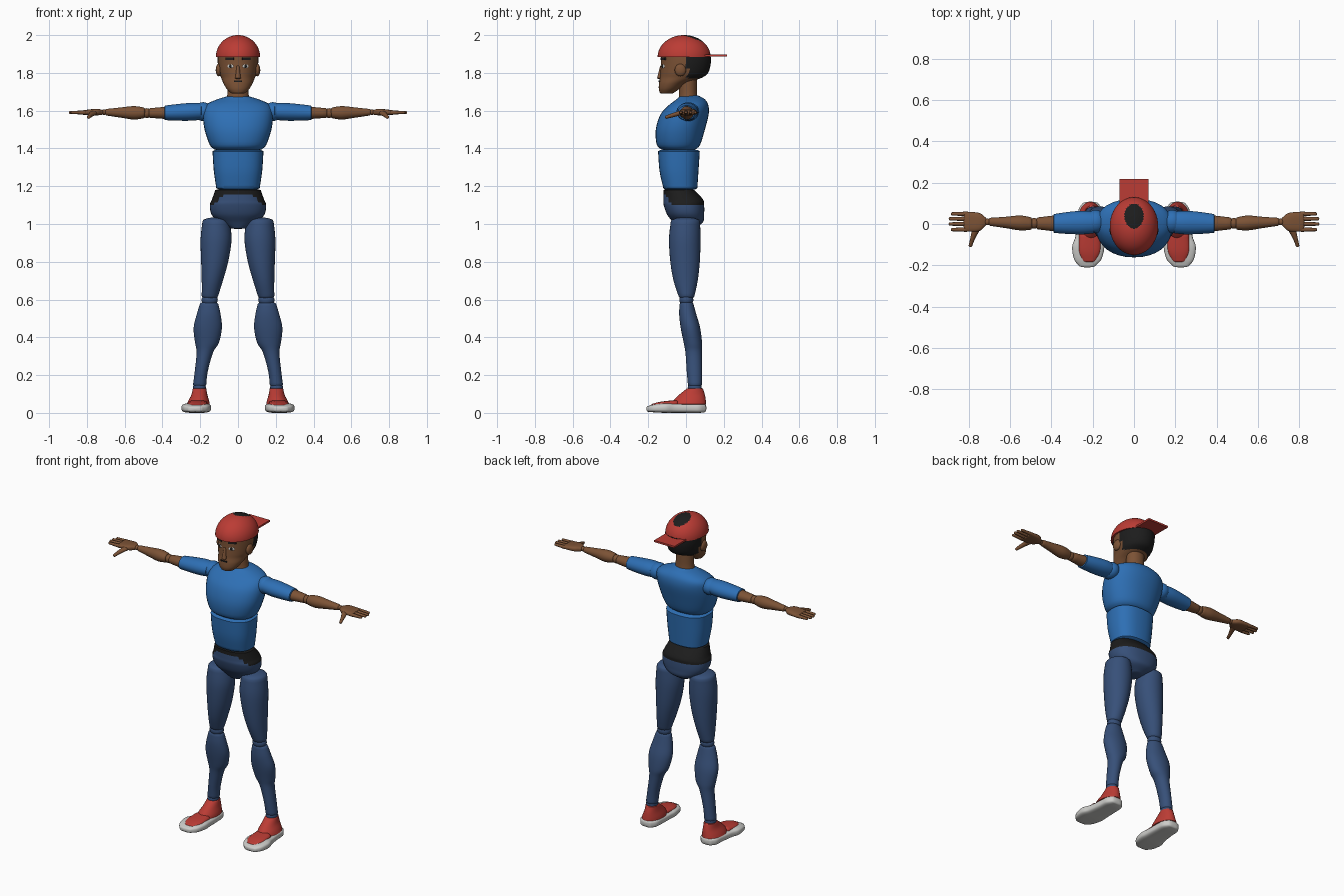
import bpy, bmesh, math
from mathutils import Matrix, Vector

if "Cube" in bpy.data.objects:
    bpy.data.objects.remove(bpy.data.objects["Cube"], do_unlink=True)


def material(name, r, g, b):
    mat = bpy.data.materials.new(name)
    mat.use_nodes = True
    mat.diffuse_color = (r, g, b, 1)
    mat.node_tree.nodes["Principled BSDF"].inputs["Base Color"].default_value = (r, g, b, 1)
    return mat


skin = material("brown skin", 0.2, 0.085, 0.036)
shirt = material("blue shirt", 0.027, 0.16, 0.46)
denim = material("navy denim", 0.038, 0.08, 0.19)
red = material("red cloth", 0.5, 0.045, 0.035)
black = material("black", 0.012, 0.012, 0.012)
white = material("off white", 0.6, 0.6, 0.58)


def finish(name, bm, mat, second=None, rule=None):
    """Turn a bmesh into a smooth object; faces meeting the rule get the second colour."""
    bmesh.ops.recalc_face_normals(bm, faces=bm.faces)
    for face in bm.faces:
        face.smooth = True
        if rule and rule(face.calc_center_median()):
            face.material_index = 1
    mesh = bpy.data.meshes.new(name)
    bm.to_mesh(mesh)
    bm.free()
    mesh.set_sharp_from_angle(angle=math.radians(45))
    mesh.materials.append(mat)
    if second:
        mesh.materials.append(second)
    obj = bpy.data.objects.new(name, mesh)
    bpy.context.collection.objects.link(obj)
    return obj


def spline(a, b, c, d, t):
    """Catmull-Rom blend between sections b and c."""
    return [q + 0.5 * t * (r - p + t * (2 * p - 5 * q + 4 * r - s + t * (3 * (q - r) + s - p)))
            for p, q, r, s in zip(a, b, c, d)]


def loft(name, axis, sections, mat, flip=1, dome=0.01, power=2, steps=4,
         second=None, rule=None, segments=32):
    """Skin oval sections (position, low, high, low, high) along an axis, with domed ends."""
    rows = []
    last = len(sections) - 1
    for i in range(last):
        four = [sections[min(max(i + k, 0), last)] for k in (-1, 0, 1, 2)]
        rows += [spline(*four, j / steps) for j in range(steps)]
    rows.append(list(sections[-1]))
    rings = [(p, (a + b) / 2, (c + d) / 2, (b - a) / 2, (d - c) / 2) for p, a, b, c, d in rows]

    def domed(ring, sign):
        p, u, v, ru, rv = ring
        angles = [math.radians(k) for k in (25, 50, 70, 85)]
        return [(p + sign * dome * math.sin(t), u, v, ru * math.cos(t), rv * math.cos(t))
                for t in angles]

    if dome:
        rings = domed(rings[0], -1)[::-1] + rings + domed(rings[-1], 1)
    bm = bmesh.new()
    loops = []
    for p, u, v, ru, rv in rings:
        loop = []
        for k in range(segments):
            t = math.tau * k / segments
            c, s = math.cos(t), math.sin(t)
            a = u + ru * math.copysign(abs(c) ** (2 / power), c)
            b = v + rv * math.copysign(abs(s) ** (2 / power), s)
            x, y, z = {"X": (p, a, b), "Y": (a, p, b), "Z": (a, b, p)}[axis]
            loop.append(bm.verts.new((x * flip, y, z)))
        loops.append(loop)
    for low, high in zip(loops, loops[1:]):
        for k in range(segments):
            n = (k + 1) % segments
            bm.faces.new((low[k], low[n], high[n], high[k]))
    bm.faces.new(loops[0])
    bm.faces.new(loops[-1])
    return finish(name, bm, mat, second, rule)


def ball(name, centre, radii, mat, turn=0):
    bm = bmesh.new()
    bmesh.ops.create_uvsphere(bm, u_segments=24, v_segments=14, radius=1)
    bm.transform(Matrix.Translation(centre) @ Matrix.Rotation(turn, 4, "Z")
                 @ Matrix.Diagonal((*radii, 1)))
    return finish(name, bm, mat)


def box(name, centre, size, mat, turn=0):
    bm = bmesh.new()
    bmesh.ops.create_cube(bm, size=1)
    bm.transform(Matrix.Translation(centre) @ Matrix.Rotation(turn, 4, "Z")
                 @ Matrix.Diagonal((*size, 1)))
    return finish(name, bm, mat)


# Torso
loft("chest", "Z", [(1.395, -.125, .125, -.13, .05), (1.42, -.15, .15, -.155, .075),
                    (1.5, -.177, .177, -.16, .1), (1.58, -.185, .185, -.135, .12),
                    (1.63, -.17, .17, -.09, .118), (1.66, -.11, .11, -.05, .1),
                    (1.675, -.06, .06, -.035, .075)], shirt, power=2.2, dome=.008)
loft("abdomen", "Z", [(1.19, -.115, .115, -.12, .06), (1.28, -.128, .128, -.14, .066),
                      (1.385, -.135, .135, -.148, .073)], shirt, power=2.5, dome=.014)
loft("pelvis", "Z", [(.98, -.045, .045, -.05, .05), (1.01, -.1, .1, -.07, .09),
                     (1.05, -.14, .14, -.1, .096), (1.1, -.149, .149, -.118, .096),
                     (1.13, -.138, .138, -.12, .09), (1.18, -.12, .12, -.12, .045)],
     denim, power=2.3, steps=8, dome=.006, second=black,
     rule=lambda c: c.z > 1.1 + (min(.055, max(0, .13 - abs(c.x))) if c.y < -.03 else 0))

# Head, with hair covering the back
loft("neck", "Z", [(1.65, -.066, .066, -.04, .065), (1.69, -.056, .056, -.037, .058),
                   (1.78, -.055, .055, -.035, .058)], skin)
loft("head", "Z", [(1.694, -.04, .04, -.138, -.065), (1.715, -.06, .06, -.144, -.035),
                   (1.745, -.077, .077, -.143, .01), (1.775, -.09, .09, -.138, .085),
                   (1.8, -.1, .1, -.136, .117), (1.85, -.107, .107, -.133, .131),
                   (1.9, -.108, .108, -.133, .13)],
     skin, steps=6, dome=.004, second=black,
     rule=lambda c: c.y > .008 and c.z > 1.768)
loft("nose", "Z", [(1.772, -.016, .016, -.153, -.12), (1.785, -.013, .013, -.15, -.12),
                   (1.835, -.008, .008, -.137, -.12)], skin, dome=.004, segments=16)
box("mouth", (0, -.142, 1.755), (.042, .008, .007), black)


def face_depth(x):
    """Front surface of the face at eye height."""
    return -.131 * math.sqrt(1 - (x / .106) ** 2)


for side, s in (("left", 1), ("right", -1)):
    ball(side + "_ear", (s * .102, -.03, 1.815), (.016, .03, .033), skin)
    x, lean = .04 * s, .46 * s
    ball(side + "_eye", (x, face_depth(x), 1.835), (.018, .004, .011), white, lean)
    ball(side + "_pupil", (x, face_depth(x) - .003, 1.835), (.008, .003, .01), black, lean)
    box(side + "_eyebrow", (s * .043, face_depth(.043), 1.874), (.048, .009, .013), black, lean)

# Backwards cap with a dark opening at the crown
crown = [(1.885 + .115 * math.sin(t), -.117 * math.cos(t), .117 * math.cos(t),
          -.01 - .14 * math.cos(t), -.01 + .14 * math.cos(t))
         for t in (math.radians(4 * k) for k in range(23))]
loft("cap", "Z", crown, red, dome=0, steps=2, segments=48, second=black,
     rule=lambda c: c.z > 1.95 and (c.x / .046) ** 2 + ((c.y - .038) / .06) ** 2 < 1)
box("cap_brim", (0, .14, 1.891), (.142, .155, .011), red)

for side, s in (("left", 1), ("right", -1)):
    # Arm
    ball(side + "_shoulder", (s * .185, .012, 1.595), (.05, .056, .05), shirt)
    loft(side + "_sleeve", "X", [(.195, -.045, .06, 1.552, 1.64), (.25, -.05, .064, 1.547, 1.641),
                                 (.32, -.048, .058, 1.547, 1.635),
                                 (.387, -.043, .048, 1.55, 1.627)], shirt, s, dome=.004)
    loft(side + "_upper_arm", "X", [(.37, -.037, .043, 1.555, 1.622),
                                    (.465, -.026, .032, 1.562, 1.613)], skin, s)
    ball(side + "_elbow", (s * .483, .003, 1.587), (.025, .026, .026), skin)
    loft(side + "_forearm", "X", [(.5, -.028, .033, 1.56, 1.617), (.55, -.031, .041, 1.553, 1.624),
                                  (.62, -.02, .035, 1.563, 1.617),
                                  (.695, -.009, .03, 1.574, 1.609)], skin, s)
    ball(side + "_wrist", (s * .71, .01, 1.592), (.02, .016, .014), skin)
    loft(side + "_palm", "X", [(.722, -.012, .035, 1.578, 1.605), (.75, -.035, .054, 1.575, 1.61),
                               (.815, -.037, .06, 1.577, 1.603)], skin, s, power=2.8)
    fingers = (("index", -.027, .886), ("middle", 0, .896), ("ring", .025, .896), ("little", .049, .885))
    for finger, y, tip in fingers:
        loft(f"{side}_{finger}_finger", "X",
             [(.81, y - .011, y + .011, 1.579, 1.601), (tip - .006, y - .008, y + .008, 1.583, 1.598)],
             skin, s, dome=.006, segments=12)
    loft(side + "_thumb", "Y", [(-.105, .782, .8, 1.557, 1.574), (-.07, .768, .792, 1.565, 1.588),
                                (-.02, .74, .782, 1.578, 1.604)], skin, s, dome=.006, segments=16)

    # Leg
    loft(side + "_thigh", "Z", [(.62, .105, .192, -.04, .045), (.7, .08, .192, -.066, .062),
                                (.8, .052, .195, -.083, .073), (.92, .034, .198, -.09, .077),
                                (1.015, .045, .188, -.08, .074)], denim, s, dome=.02)
    ball(side + "_knee", (s * .15, .002, .598), (.043, .037, .035), denim)
    loft(side + "_shin", "Z", [(.15, .168, .238, .01, .084), (.22, .16, .229, .004, .084),
                               (.32, .132, .219, -.003, .084), (.37, .102, .227, -.012, .085),
                               (.45, .085, .235, -.028, .075), (.52, .092, .219, -.036, .055),
                               (.575, .104, .202, -.034, .04)], denim, s, dome=.016)
    ball(side + "_ankle", (s * .204, .046, .135), (.034, .037, .03), denim)

    # Shoe
    loft(side + "_sole", "Y", [(-.2, .185, .268, .006, .036), (-.17, .157, .29, .003, .045),
                               (-.11, .143, .299, 0, .052), (-.06, .146, .283, 0, .05),
                               (.02, .149, .272, 0, .05), (.07, .153, .268, 0, .05),
                               (.098, .172, .25, .003, .047)], white, s, dome=.01, power=3.5)
    loft(side + "_shoe_toe", "Y", [(-.175, .185, .25, .025, .049), (-.13, .163, .268, .025, .06),
                                   (-.05, .162, .265, .025, .068)], red, s, power=2.5)
    loft(side + "_shoe_upper", "Z", [(.046, .15, .271, -.075, .107), (.065, .153, .263, -.068, .105),
                                     (.095, .162, .247, -.038, .1),
                                     (.128, .168, .239, .004, .09)], red, s, dome=.005)
